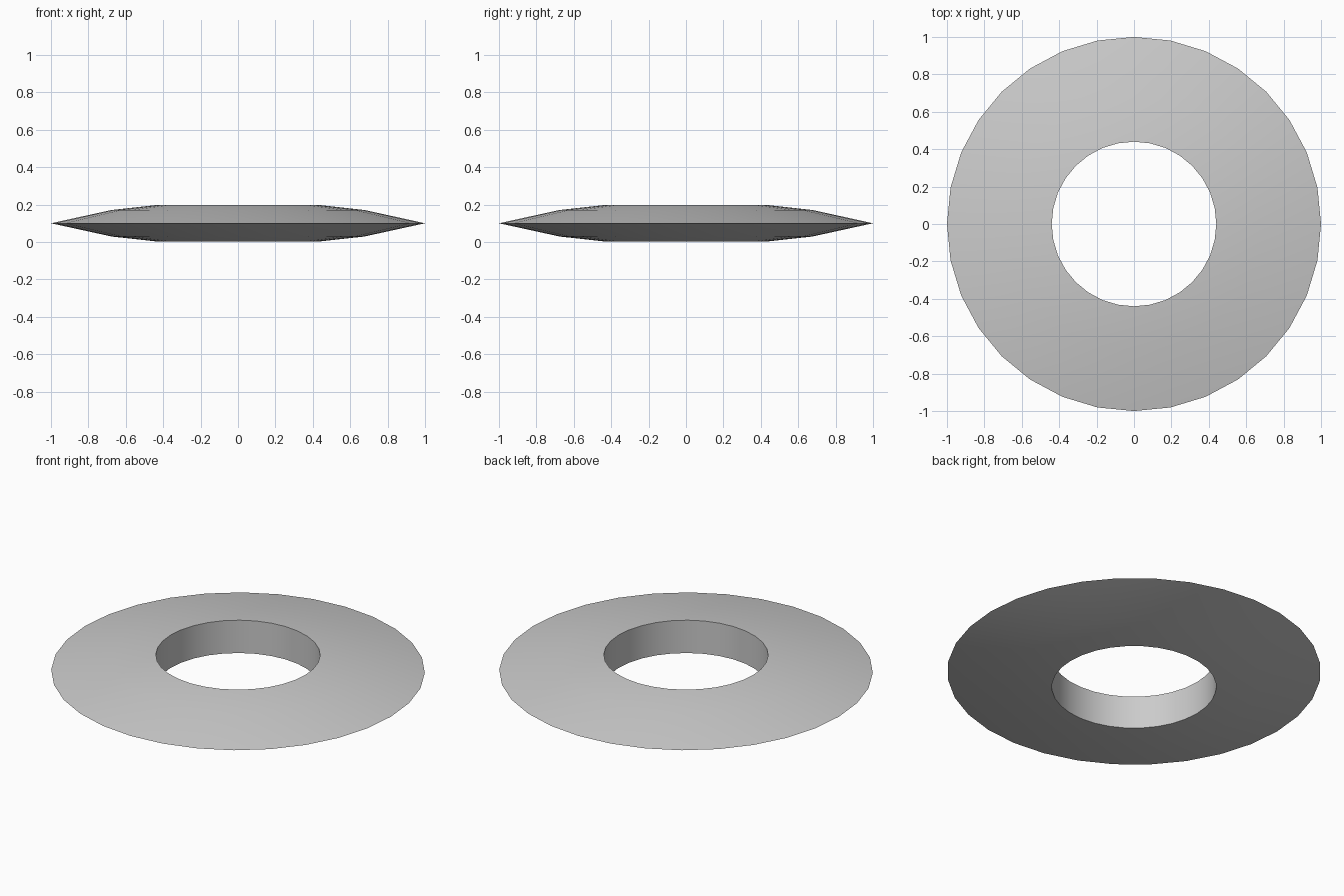
import bpy, bmesh, math

if "Cube" in bpy.data.objects:
    bpy.data.objects.remove(bpy.data.objects["Cube"])

SIDES = 32
# Closed cross-section (radius, height): inner wall, shoulders, thin outer rim
profile = [(0.44, 0.003), (0.44, 0.197), (0.675, 0.171),
           (1.0, 0.10), (0.675, 0.029)]

# Spin the cross-section into a ring
bm = bmesh.new()
rings = []
for i in range(SIDES):
    a = 2 * math.pi * i / SIDES
    rings.append([bm.verts.new((r * math.cos(a), r * math.sin(a), z)) for r, z in profile])
n = len(profile)
for i in range(SIDES):
    p, q = rings[i], rings[(i + 1) % SIDES]
    for j in range(n):
        k = (j + 1) % n
        bm.faces.new((p[j], p[k], q[k], q[j]))
bmesh.ops.recalc_face_normals(bm, faces=bm.faces)

mesh = bpy.data.meshes.new("throwing_ring")
bm.to_mesh(mesh)
bm.free()
ring = bpy.data.objects.new("throwing_ring", mesh)
bpy.context.collection.objects.link(ring)

# Smooth faces, keeping the inner and outer edges sharp
bpy.context.view_layer.objects.active = ring
ring.select_set(True)
bpy.ops.object.shade_smooth_by_angle(angle=math.radians(40))
